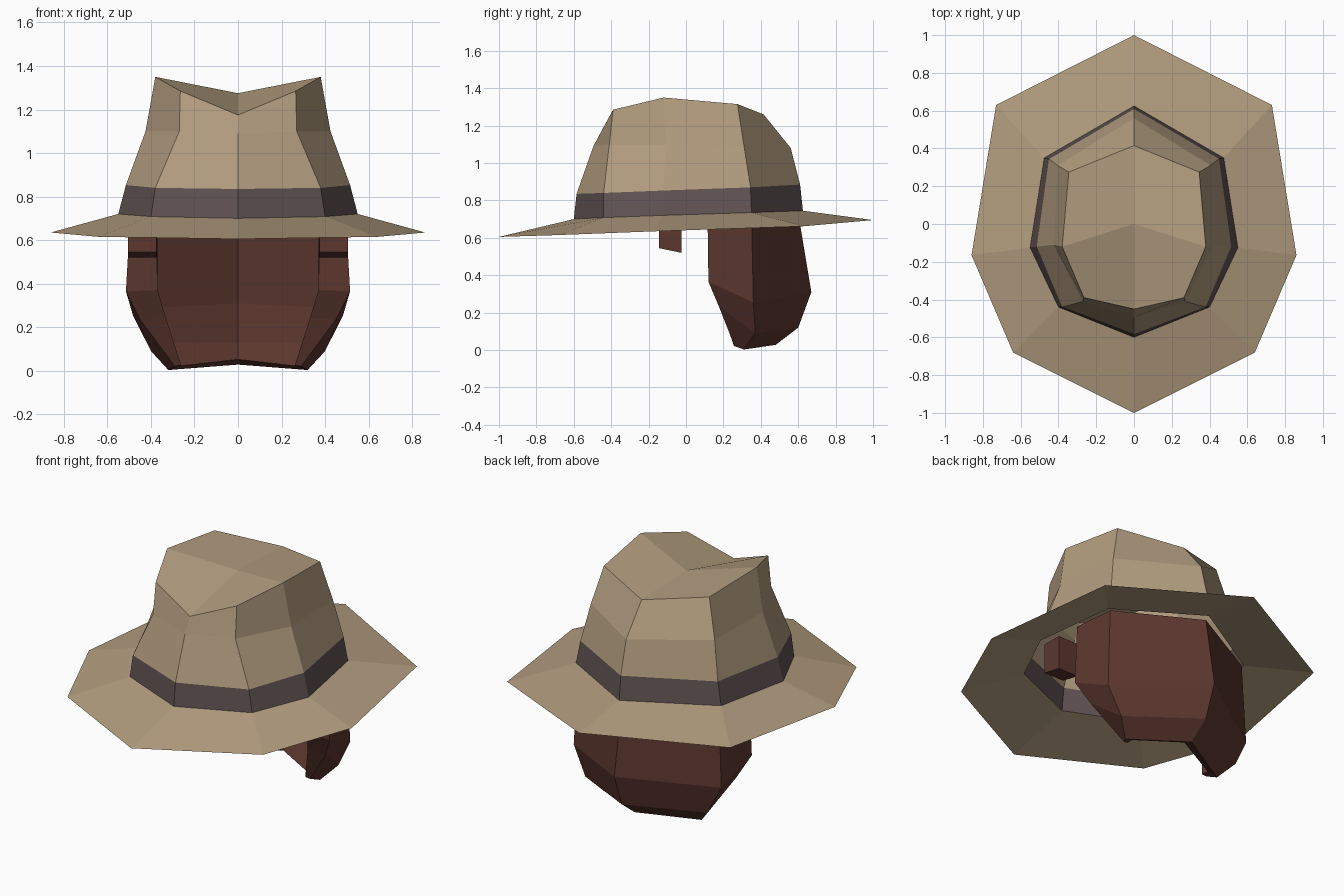
import bpy

if "Cube" in bpy.data.objects:
    bpy.data.objects.remove(bpy.data.objects["Cube"])


def material(name, rgb):
    m = bpy.data.materials.new(name)
    m.diffuse_color = (*rgb, 1)
    m.use_nodes = True
    m.node_tree.nodes["Principled BSDF"].inputs["Base Color"].default_value = m.diffuse_color
    return m


TAN = material("tan felt", (0.45, 0.338, 0.214))
BAND = material("dark band", (0.122, 0.088, 0.088))
BROWN = material("brown hair", (0.107, 0.038, 0.028))


def make(name, verts, faces, mat):
    me = bpy.data.meshes.new(name)
    me.from_pydata(verts, [], faces)
    me.materials.append(mat)
    ob = bpy.data.objects.new(name, me)
    bpy.context.collection.objects.link(ob)
    return ob


def ring(half):
    """Close a half loop (front centre, right side, back centre) by mirroring."""
    return half + [(-x, y, z) for x, y, z in half[-2:0:-1]]


def loft(rings):
    n = len(rings[0])
    verts = [v for r in rings for v in r]
    faces = [(k * n + j, k * n + (j + 1) % n, (k + 1) * n + (j + 1) % n, (k + 1) * n + j)
             for k in range(len(rings) - 1) for j in range(n)]
    return verts, faces


# Hat cross-sections from brim edge up to crown top
edge = ring([(0, -1, .605), (.64, -.68, .615), (.86, -.165, .635), (.73, .63, .662), (0, 1, .695)])
band_low = ring([(0, -.6, .70), (.4, -.44, .708), (.55, -.125, .72), (.475, .35, .735), (0, .625, .745)])
band_top = ring([(0, -.585, .835), (.38, -.44, .84), (.515, -.12, .853), (.45, .345, .87), (0, .61, .885)])
crown_mid = ring([(0, -.495, 1.09), (.27, -.41, 1.10), (.425, -.11, 1.10), (.405, .31, 1.09), (0, .56, 1.08)])
crown_top = ring([(0, -.45, 1.175), (.265, -.39, 1.285), (.38, -.12, 1.35), (.345, .275, 1.315), (0, .415, 1.26)])

make("brim", *loft([edge, band_low]), TAN)
make("hat_band", *loft([band_low, band_top]), BAND)

# Crown with a pinched top meeting at a central crease
verts, faces = loft([band_top, crown_mid, crown_top])
verts.append((0, 0, 1.275))
c, t = len(verts) - 1, 16
for j in range(0, 8, 2):
    faces.append((c, t + j, t + j + 1, t + (j + 2) % 8))
make("crown", verts, faces, TAN)

# Hair: columns run top to bottom, from inner back round the front edge to outer back
columns = [
    [(0, .50, .72), (0, .56, .31), (0, .50, .13), (0, .42, .052)],             # inner back
    [(.37, .32, .72), (.37, .32, .29), (.31, .34, .13), (.265, .30, .022)],    # inner corner
    [(.375, .12, .72), (.37, .12, .37), (.33, .18, .24), (.262, .255, .026)],  # inner front edge
    [(.495, .115, .72), (.515, .12, .365), (.45, .175, .235), (.29, .26, .02)],  # outer front edge
    [(.46, .35, .73), (.483, .36, .255), (.40, .37, .09), (.32, .31, .003)],   # outer corner
    [(0, .60, .73), (0, .67, .31), (0, .60, .12), (0, .48, .028)],             # outer back
]
verts = [v for col in columns for v in col]
faces = [(4 * k + r, 4 * k + r + 1, 4 * k + r + 5, 4 * k + r + 4)
         for k in range(5) for r in range(3)]
faces += [(7, 3, 23, 19), (11, 7, 19, 15)]      # underside
hair = make("hair", verts, faces, BROWN)
mirror = hair.modifiers.new("mirror", "MIRROR")
mirror.use_clip = True

# Sideburn tufts under the brim
ya, yb, xa, xb = -.145, -.025, .375, .505
tuft = [(xa, ya, .545), (xb, ya, .545), (xb, yb, .52), (xa, yb, .52),
        (xa, ya, .72), (xb, ya, .72), (xb, yb, .72), (xa, yb, .72)]
box = [(3, 2, 1, 0), (4, 5, 6, 7), (0, 1, 5, 4), (1, 2, 6, 5), (2, 3, 7, 6), (3, 0, 4, 7)]
sideburn = make("sideburns", tuft, box, BROWN)
sideburn.modifiers.new("mirror", "MIRROR")
